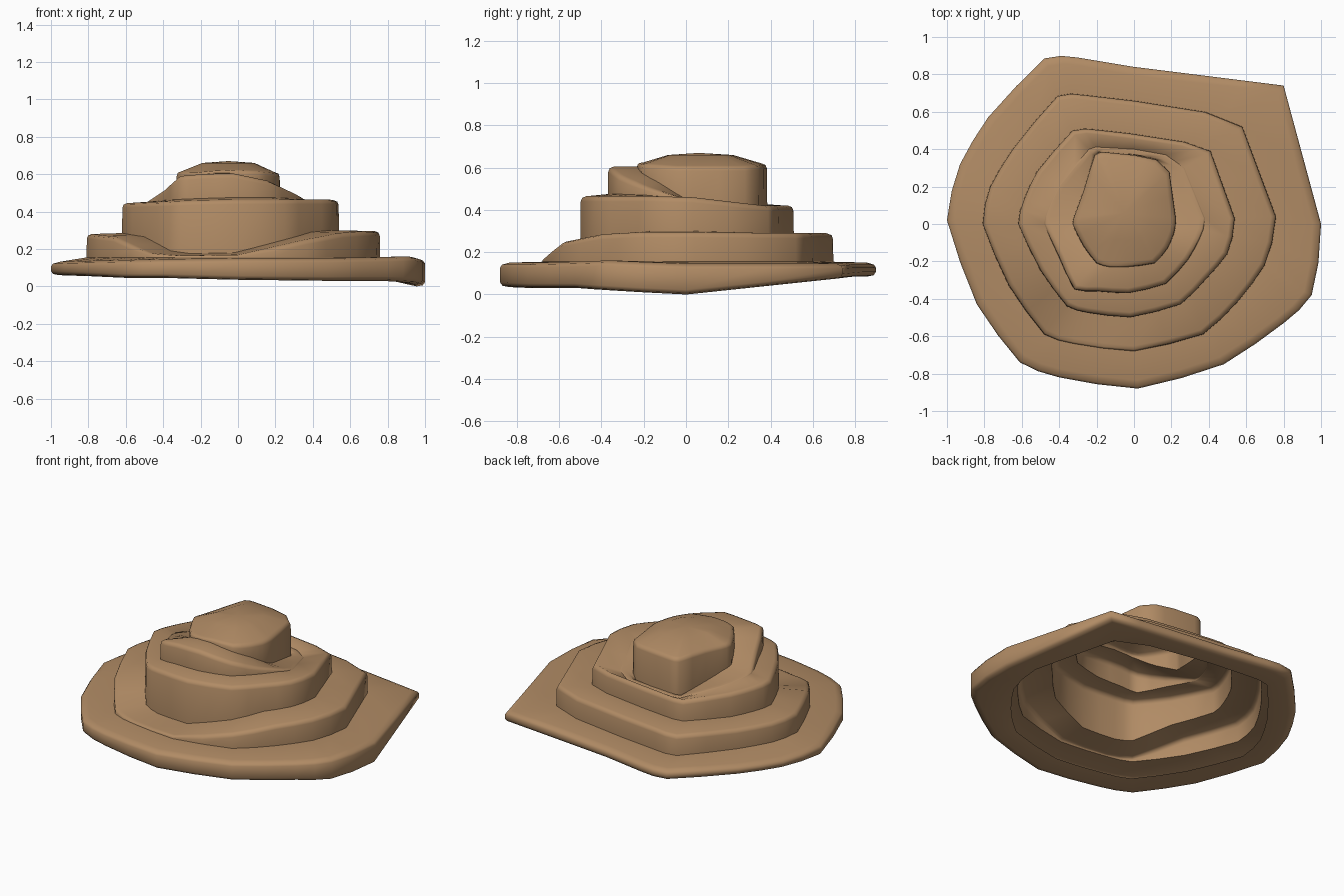
import bpy, bmesh
from mathutils import Vector

CENTRE = Vector((-0.05, 0.06))

# Contours seen from above: 16 matching corners, anticlockwise from +x
base = [(1, 0), (.80, .74), (.40, .79), (0, .84), (-.30, .89), (-.48, .885), (-.78, .57), (-.93, .32),
        (-1, .02), (-.84, -.43), (-.61, -.74), (-.40, -.82), (.02, -.88), (.48, -.75), (.80, -.53), (.95, -.38)]
tier1 = [(.76, .04), (.58, .52), (.38, .60), (0, .66), (-.26, .69), (-.41, .685), (-.65, .40), (-.77, .20),
         (-.81, 0), (-.67, -.33), (-.48, -.59), (-.32, -.64), (0, -.68), (.37, -.59), (.56, -.41), (.70, -.22)]
tier2 = [(.54, .03), (.41, .39), (.27, .44), (-.02, .485), (-.20, .505), (-.33, .50), (-.52, .28), (-.59, .13),
         (-.62, 0), (-.50, -.25), (-.36, -.44), (-.25, -.475), (-.02, -.50), (.25, -.43), (.39, -.29), (.50, -.16)]
tier3 = [(.38, .03), (.27, .30), (.17, .37), (0, .40), (-.17, .41), (-.24, .40), (-.40, .21), (-.46, .08),
         (-.48, 0), (-.40, -.18), (-.32, -.35), (-.20, -.36), (-.03, -.37), (.17, -.32), (.29, -.19), (.35, -.08)]
summit = [(.225, .03), (.19, .28), (.12, .345), (0, .37), (-.15, .385), (-.21, .37), (-.27, .18), (-.31, .07),
          (-.33, 0), (-.27, -.12), (-.20, -.21), (-.13, -.23), (-.04, -.23), (.11, -.21), (.18, -.13), (.215, -.05)]

# Heights that vary around the hill
under = [0, .075, .08, .085, .085, .085, .08, .07, .06, .055, .045, .045, .035, .03, .03, .02]
rim = [.14, .14, .145, .145, .145, .145, .135, .125, .125, .13, .135, .14, .145, .145, .15, .155]
top1 = [.295, .29, .29, .29, .29, .285, .28, .28, .28, .265, .18, .165, .17, .25, .285, .295]
foot2 = [.30, .29, .29, .29, .29, .29, .285, .285, .285, .265, .19, .175, .18, .25, .29, .30]
top2 = [.46, .42, .42, .42, .42, .42, .435, .44, .445, .45, .455, .46, .465, .465, .465, .465]
foot3 = [.44, .385, .38, .38, .38, .38, .42, .44, .45, .46, .465, .47, .475, .475, .47, .46]
top3 = [.445, .39, .385, .385, .385, .385, .425, .445, .46, .52, .59, .60, .605, .565, .51, .475]
foot4 = [.44, .385, .375, .37, .37, .37, .415, .45, .47, .53, .59, .605, .605, .575, .53, .48]
top4 = [.61, .61, .615, .62, .62, .62, .62, .615, .615, .615, .615, .62, .625, .62, .615, .61]

N = 32


def refine(points):
    # add a slightly bulged midpoint per edge; the straight back right edges stay straight
    p = [Vector(q) for q in points]
    out = []
    for i in range(16):
        a, b, c, d = p[i - 1], p[i], p[(i + 1) % 16], p[(i + 2) % 16]
        mid = (b + c) / 2
        if i > 3:
            mid += (b + c - a - d) / 32
        out += [b, mid]
    return out


def refine_heights(h):
    return [z for i in range(16) for z in (h[i], (h[i] + h[(i + 1) % 16]) / 2)]


base, tier1, tier2, tier3, summit = map(refine, (base, tier1, tier2, tier3, summit))
under, rim, top1, foot2, top2, foot3, top3, foot4, top4 = map(
    refine_heights, (under, rim, top1, foot2, top2, foot3, top3, foot4, top4))


def inset(points, d):
    return [CENTRE + (p - CENTRE) * (1 - d / (p - CENTRE).length) for p in points]


bm = bmesh.new()
rings = []


def ring(points, heights):
    rings.append([bm.verts.new((p.x, p.y, z)) for p, z in zip(points, heights)])


def wall(points, foot, top):
    # steep side with a rounded upper lip
    lip = [min(.025, max(.002, (t - f) * .45)) for f, t in zip(foot, top)]
    ring(points, foot)
    ring(inset(points, .002), [t - r for t, r in zip(top, lip)])
    ring(inset(points, .009), [t - r * .3 for t, r in zip(top, lip)])
    ring(inset(points, .028), top)


# Underside lip and outer edge of the base
ring(inset(tier1, -.04), [u * .6 + .035 for u in under])
ring(inset(base, .045), under)
ring(inset(base, .012), [u + .006 for u in under])
ring(base, [u + .022 for u in under])
ring(base, [r - .018 for r in rim])
ring(inset(base, .01), [r - .004 for r in rim])
ring(inset(base, .045), [r + .006 for r in rim])

# Stacked terraces
wall(tier1, [.155] * N, top1)
wall(tier2, foot2, top2)
wall(tier3, foot3, top3)
wall(summit, foot4, top4)

# Domed summit
ring([CENTRE + (p - CENTRE) * .5 for p in summit], [.66] * N)
peak = bm.verts.new((CENTRE.x, CENTRE.y, .67))

for a, b in zip(rings, rings[1:]):
    for i in range(N):
        j = (i + 1) % N
        bm.faces.new((a[i], a[j], b[j], b[i]))
for i in range(N):
    bm.faces.new((rings[-1][i], rings[-1][(i + 1) % N], peak))

mesh = bpy.data.meshes.new("terraced_hill")
bm.to_mesh(mesh)
bm.free()
hill = bpy.data.objects.new("terraced_hill", mesh)
bpy.context.collection.objects.link(hill)

earth = bpy.data.materials.new("earth")
earth.diffuse_color = (.44, .26, .13, 1)
mesh.materials.append(earth)

bpy.context.view_layer.objects.active = hill
hill.select_set(True)
bpy.ops.object.shade_smooth_by_angle(angle=1.2)
